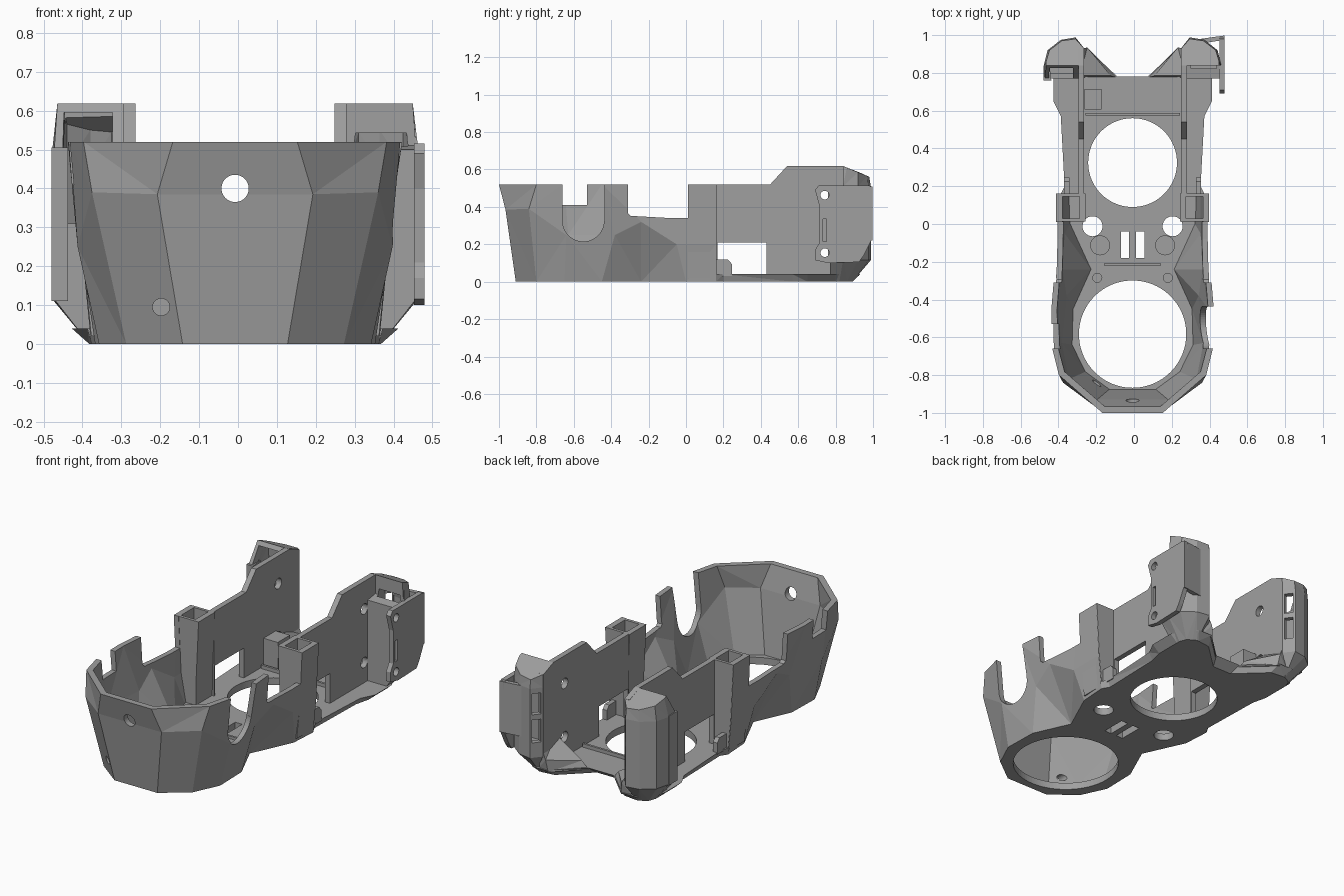
import bpy, bmesh, math
from mathutils import Matrix, Vector

cube = bpy.data.objects.get("Cube")
if cube:
    bpy.data.objects.remove(cube)

GREY = bpy.data.materials.new("mid grey plastic")
GREY.use_nodes = True
GREY.diffuse_color = (0.35, 0.35, 0.35, 1)
GREY.node_tree.nodes["Principled BSDF"].inputs["Base Color"].default_value = (0.35, 0.35, 0.35, 1)

# The body's mirror line sits slightly to the right, balancing the left flange
MIRROR_LINE = Vector((-.0075, 0, 0))


def finish(name, bm):
    bmesh.ops.recalc_face_normals(bm, faces=bm.faces)
    bm.transform(Matrix.Translation(MIRROR_LINE))
    mesh = bpy.data.meshes.new(name)
    bm.to_mesh(mesh)
    bm.free()
    mesh.materials.append(GREY)
    obj = bpy.data.objects.new(name, mesh)
    bpy.context.collection.objects.link(obj)
    return obj


def loft(name, rings):
    """Closed faceted solid through rings of equal point count."""
    bm = bmesh.new()
    rows = [[bm.verts.new(p) for p in ring] for ring in rings]
    n = len(rows[0])
    for a, b in zip(rows, rows[1:]):
        for i in range(n):
            j = (i + 1) % n
            bm.faces.new((a[i], a[j], b[j], b[i]))
    bm.faces.new(rows[0])
    bm.faces.new(rows[-1])
    bmesh.ops.recalc_face_normals(bm, faces=bm.faces)
    bmesh.ops.triangulate(bm, faces=[f for f in bm.faces if len(f.verts) == 4])
    return finish(name, bm)


def prism(name, outline, z):
    return loft(name, [[(x, y, h) for x, y in outline] for h in z])


def box(name, x, y, z):
    return prism(name, [(x[0], y[0]), (x[1], y[0]), (x[1], y[1]), (x[0], y[1])], z)


def side_plate(name, x, profile):
    return loft(name, [[(h, y, z) for y, z in profile] for h in x])


def rod(name, centre, radius, length, axis="Z", segments=48):
    bm = bmesh.new()
    bmesh.ops.create_cone(bm, cap_ends=True, segments=segments, radius1=radius, radius2=radius, depth=length)
    turn = {"X": Matrix.Rotation(math.pi / 2, 4, "Y"), "Y": Matrix.Rotation(math.pi / 2, 4, "X"),
            "Z": Matrix()}[axis]
    bm.transform(Matrix.Translation(Vector(centre)) @ turn)
    return finish(name, bm)


def cut(obj, cutters):
    """Subtract the cutters, bake the result and discard them."""
    for c in cutters:
        c.hide_render = True
        m = obj.modifiers.new("cut", "BOOLEAN")
        m.operation, m.solver, m.object = "DIFFERENCE", "EXACT", c
    bpy.context.view_layer.update()
    mesh = bpy.data.meshes.new_from_object(obj.evaluated_get(bpy.context.evaluated_depsgraph_get()))
    obj.modifiers.clear()
    obj.data = mesh
    for c in cutters:
        bpy.data.objects.remove(c)


def both(half):
    return half + [(-x, y, z) for x, y, z in reversed(half)]


# Faceted front bowl: half outlines from the nose to the waist and tower
low = [(.135, -.91), (.28, -.8), (.35, -.65), (.345, -.45), (.25, -.24), (.36, 0), (.37, .16)]
mid = [(.2, -.965, .385), (.368, -.84, .39), (.405, -.64, .25), (.38, -.38, .25),
       (.4, -.24, .32), (.39, -.05, .2), (.39, .16, .2)]
top = [(.16, -1), (.39, -.8), (.425, -.66), (.43, -.45), (.415, -.27), (.405, 0), (.405, .16)]
low = [(x, y, 0) for x, y in low]
top = [(x, y, .52) for x, y in top]


def inset(half, z=None):
    dx = [.012] + [.03] * 6
    dy = [.035, .018, .01, 0, 0, 0, .2]
    return both([(p[0] - a, p[1] + b, p[2] if z is None else z) for p, a, b in zip(half, dx, dy)])


bowl = loft("front_bowl", [both(low), both(mid), both(top)])
cutters = [
    loft("hollow", [inset(low, .04), inset(mid), inset(top), inset(top, .6)]),
    box("left_notch", (.2, .6), (-.66, -.437), (.325, .7)),
    rod("left_notch_round", (.4, -.549, .326), .111, .4, "X"),
    box("right_notch", (-.6, -.2), (-.66, -.53), (.41, .7)),
    side_plate("waist_cut", (-.7, .7), [(-.31, .365), (-.295, .352), (-.08, .34), (.01, .34), (.01, .7), (-.31, .7)]),
    rod("front_hole", (0, -1, .4), .035, .2, "Y"),
    rod("screw_hole", (-.19, -.85, .095), .022, .3, "Y", 24),
    rod("large_opening", (0, -.583, 0), .284, .3, segments=96),
    rod("rear_opening_front", (0, .325, 0), .235, .3, segments=96),
]
for s in (1, -1):
    cutters += [rod("floor_hole", (s * .212, -.012, 0), .053, .3),
                rod("boss_recess", (s * .172, -.113, .04), .05, .02),
                rod("pin_recess", (s * .187, -.285, .04), .024, .03, segments=24)]
cutters += [box("vent", (x - .022, x + .022), (-.18, -.04), (-.1, .1)) for x in (-.04, .04)]
cut(bowl, cutters)

# Floor lip in front of the waist deck
box("deck_lip", (-.15, .15), (-.221, -.209), (.03, .055))

# Rear floor with flared edges and a notch at the back
foot = [(.37, .16), (.345, .2), (.355, .57), (.375, .65), (.375, .8), (.3, .89), (.22, .88), (.06, .73)]
rim = [(.38, .16), (.36, .2), (.38, .57), (.42, .65), (.42, .8), (.33, .93), (.24, .93), (.08, .78)]
floor = loft("rear_floor", [both([(x, y, 0) for x, y in foot]), both([(x, y, .04) for x, y in rim])])
cut(floor, [rod("rear_opening", (0, .325, 0), .235, .3, segments=96)])
box("floor_step", (-.25, .25), (.575, .588), (.03, .06))

# Small upright block beside the right wall
box("right_floor_block", (-.255, -.165), (.605, .715), (.03, .2))

for s in (1, -1):
    side = "left" if s > 0 else "right"

    # Open pocket tower behind the bowl
    tower = loft(side + "_tower", [
        [(s * x, y, z) for x, y in ((i, .012), (o, .012), (o, .162), (i, .162))]
        for z, i, o in ((.02, .268, .37), (.2, .265, .388), (.52, .25, .405))])
    cut(tower, [box("pocket", (s * .282, s * .372), (.03, .145), (.06, .7))])

    # Long side wall with window, stepped top and screw holes
    wall = side_plate(side + "_side_wall", (s * .256, s * .287), [
        (.16, .03), (.9, .03), (.93, .1), (.93, .583), (.84, .618), (.54, .618), (.45, .52), (.16, .52)])
    holes = [rod("wall_screw", (s * .28, .74, z), .03, .3, "X", 24) for z in (.155, .46)]
    cut(wall, holes + [box("window", (s * .2, s * .4), (.168, .43), (.04, .21))])
    side_plate(side + "_window_tab", (s * .335, s * .362), [
        (.16, .03), (.245, .03), (.245, .095), (.225, .118), (.16, .118)])

    # Rounded hollow rear wing: stepped front on the left, open sloping front on the right
    base = [(.28, .77), (.375, .77), (.375, .82), (.36, .86), (.33, .88), (.31, .89), (.27, .88), (.27, .82)]
    plan = [(.28, .77), (.465, .77), (.47, .84), (.45, .92), (.38, .975), (.302, .988), (.258, .932), (.258, .86)]
    crown = [(.28, .84, .618), (.457, .84, .618), (.458, .86, .61), (.44, .92, .585), (.375, .97, .565),
             (.302, .98, .56), (.258, .93, .583), (.258, .86, .61)]
    rings = [[(x, y, 0) for x, y in base]] + [[(x, y, z) for x, y in plan] for z in (.115, .5)]
    if s > 0:
        rings.append([(x, max(y, .84), .51) for x, y in plan])
    wing = loft(side + "_wing", [[(s * x, y, z) for x, y, z in ring] for ring in rings + [crown]])
    inner = [(.31, .8), (.448, .8), (.452, .84), (.432, .91), (.372, .95), (.318, .962), (.29, .925)]
    roof = [(.595, .865), (.595, .865), (.585, .875), (.565, .9), (.55, .935), (.545, .945), (.56, .92)]
    cutters = [loft("cavity", [[(s * x, y, z) for x, y in inner] for z in (.13, .46)] + [
        [(s * min(x, .437), y, z) for (x, _), (z, y) in zip(inner, roof)]])]
    if s < 0:
        cutters.append(prism("mouth", [(-.447, .7), (-.315, .7), (-.315, .88), (-.437, .88)], (.31, .595)))
    cutters += [prism("corner_slot", [(s * (.28 + .015 * a - .032 * b), .96 + .019 * a + .025 * b)
                                      for a, b in ((-1, -1), (1, -1), (1, 1), (-1, 1))], z)
                for z in ((.2, .33), (.36, .48))]
    cut(wing, cutters)

    # Sloping rear gusset beside the notch
    loft(side + "_rear_gusset", [
        [(s * .08, .775, .03), (s * .23, .925, .03), (s * .29, .92, .04), (s * .28, .775, .03)],
        [(s * .115, .785, .075), (s * .24, .935, .1), (s * .28, .925, .18), (s * .28, .785, .18)]])

# Side mounting flange with screw holes, joined to the left wing
flange = side_plate("mounting_flange", (.46, .4875), [
    (.69, .115), (.76, .1), (.925, .105), (.95, .14), (.99, .22), (.995, .5), (.98, .515),
    (.71, .515), (.69, .49), (.715, .4), (.715, .21), (.69, .17)])
cut(flange, [rod("flange_screw", (.47, .742, z), .023, .2, "X", 24) for z in (.155, .463)]
    + [box("flange_slot", (.4, .55), (.732, .752), (.215, .335))])
prism("flange_web", [(.36, .955), (.36, .98), (.4875, .998), (.4875, .975)], (.22, .51))

# Narrow guard on the right wing
prism("right_wing_guard", [(-.43, .76), (-.472, .76), (-.472, .84), (-.44, .84)], (.11, .505))
